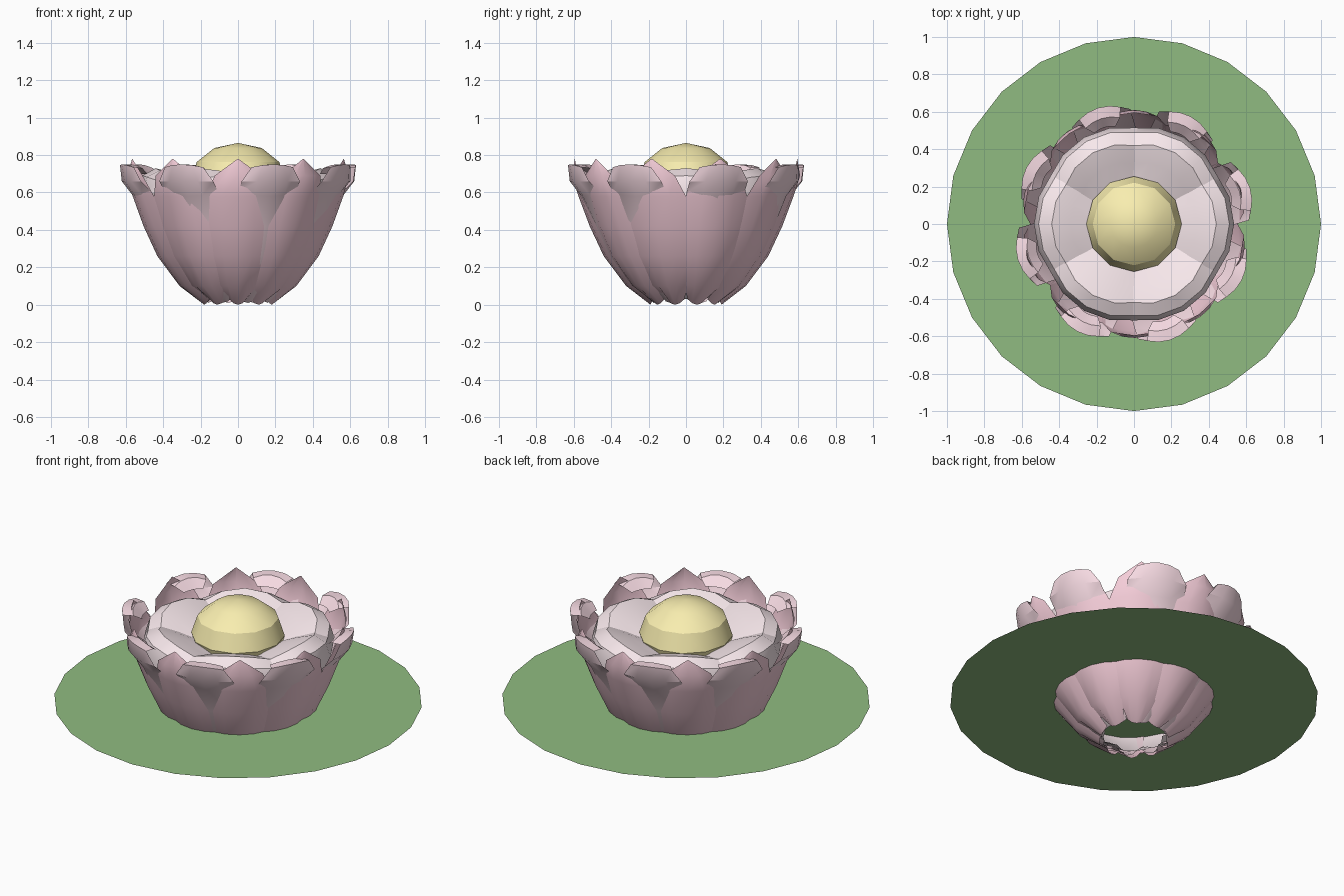
import bpy, bmesh, math

if "Cube" in bpy.data.objects:
    bpy.data.objects.remove(bpy.data.objects["Cube"])


def material(name, rgb):
    m = bpy.data.materials.new(name)
    m.diffuse_color = (*rgb, 1)
    m.use_nodes = True
    m.node_tree.nodes["Principled BSDF"].inputs["Base Color"].default_value = m.diffuse_color
    return m


def finish(name, bm, mat, smooth=True):
    bm.normal_update()
    me = bpy.data.meshes.new(name)
    bm.to_mesh(me)
    bm.free()
    ob = bpy.data.objects.new(name, me)
    bpy.context.collection.objects.link(ob)
    me.materials.append(mat)
    if smooth:
        bpy.ops.object.select_all(action='DESELECT')
        ob.select_set(True)
        bpy.context.view_layer.objects.active = ob
        bpy.ops.object.shade_smooth_by_angle(angle=math.radians(32))
    return ob


def petal_ring(name, count, offset, profile, cup, mat):
    """Profile rows: radius, height, half width, drop of the side edges."""
    cols = [-1, -0.5, 0, 0.5, 1]
    for i in range(count):
        a0 = math.radians(offset) + i * math.tau / count
        bm = bmesh.new()
        rows = []
        for r, z, hw, drop in profile:
            row = []
            for u in cols:
                a = a0 + u * hw / r
                rr = r - cup * u * u * min(1, hw / 0.12)
                row.append(bm.verts.new((rr * math.cos(a), rr * math.sin(a), z - drop * u * u)))
            rows.append(row)
        for lo, hi in zip(rows, rows[1:]):
            for j in range(len(cols) - 1):
                bm.faces.new((lo[j], lo[j + 1], hi[j + 1], hi[j]))
        bmesh.ops.remove_doubles(bm, verts=bm.verts, dist=0.0005)
        finish(f"{name}_{i + 1}", bm, mat)


green = material("leaf_green", (0.28, 0.50, 0.22))
light = material("petal_light", (0.92, 0.70, 0.76))
pink = material("petal_pink", (0.91, 0.61, 0.69))
pale = material("petal_pale", (0.94, 0.81, 0.84))
yellow = material("centre_yellow", (0.94, 0.85, 0.43))

# Floating leaf: one flat 24-sided face
bm = bmesh.new()
bmesh.ops.create_circle(bm, cap_ends=True, segments=24, radius=1)
bmesh.ops.translate(bm, verts=bm.verts, vec=(0, 0, 0.26))
finish("leaf", bm, green, smooth=False)

# Outer petals: rounded tips that roll over at the rim
petal_ring("outer_petal", 8, 17.2, [
    (0.18, 0.01, 0.06, -0.03), (0.31, 0.11, 0.11, 0), (0.425, 0.26, 0.15, 0),
    (0.50, 0.42, 0.17, 0), (0.575, 0.58, 0.17, -0.02), (0.635, 0.66, 0.17, 0),
    (0.65, 0.75, 0.12, 0.015), (0.59, 0.75, 0.10, 0.02), (0.54, 0.70, 0.06, 0)], 0.02, light)

# Middle petals: pointed tips
petal_ring("middle_petal", 10, 18, [
    (0.19, 0.0, 0.05, -0.03), (0.32, 0.10, 0.11, 0), (0.44, 0.26, 0.16, 0),
    (0.515, 0.42, 0.18, 0), (0.575, 0.58, 0.18, 0), (0.61, 0.69, 0.13, 0),
    (0.595, 0.78, 0.002, 0)], 0.02, pink)

# Inner petals: fold over the rim and dip in towards the centre
petal_ring("inner_petal", 6, 0, [
    (0.17, 0.03, 0.08, -0.02), (0.30, 0.11, 0.17, 0), (0.42, 0.26, 0.24, 0),
    (0.49, 0.42, 0.28, 0), (0.535, 0.60, 0.30, 0), (0.51, 0.69, 0.28, 0.03),
    (0.44, 0.73, 0.25, 0.05), (0.34, 0.70, 0.20, 0.05), (0.22, 0.64, 0.13, 0.03),
    (0.08, 0.60, 0.05, 0)], 0.02, pale)

# Seed centre: squashed low-poly ball
bm = bmesh.new()
bmesh.ops.create_uvsphere(bm, u_segments=12, v_segments=6, radius=1)
for v in bm.verts:
    v.co = (v.co.x * 0.255, v.co.y * 0.255, 0.66 + v.co.z * 0.205)
finish("seed_centre", bm, yellow)
